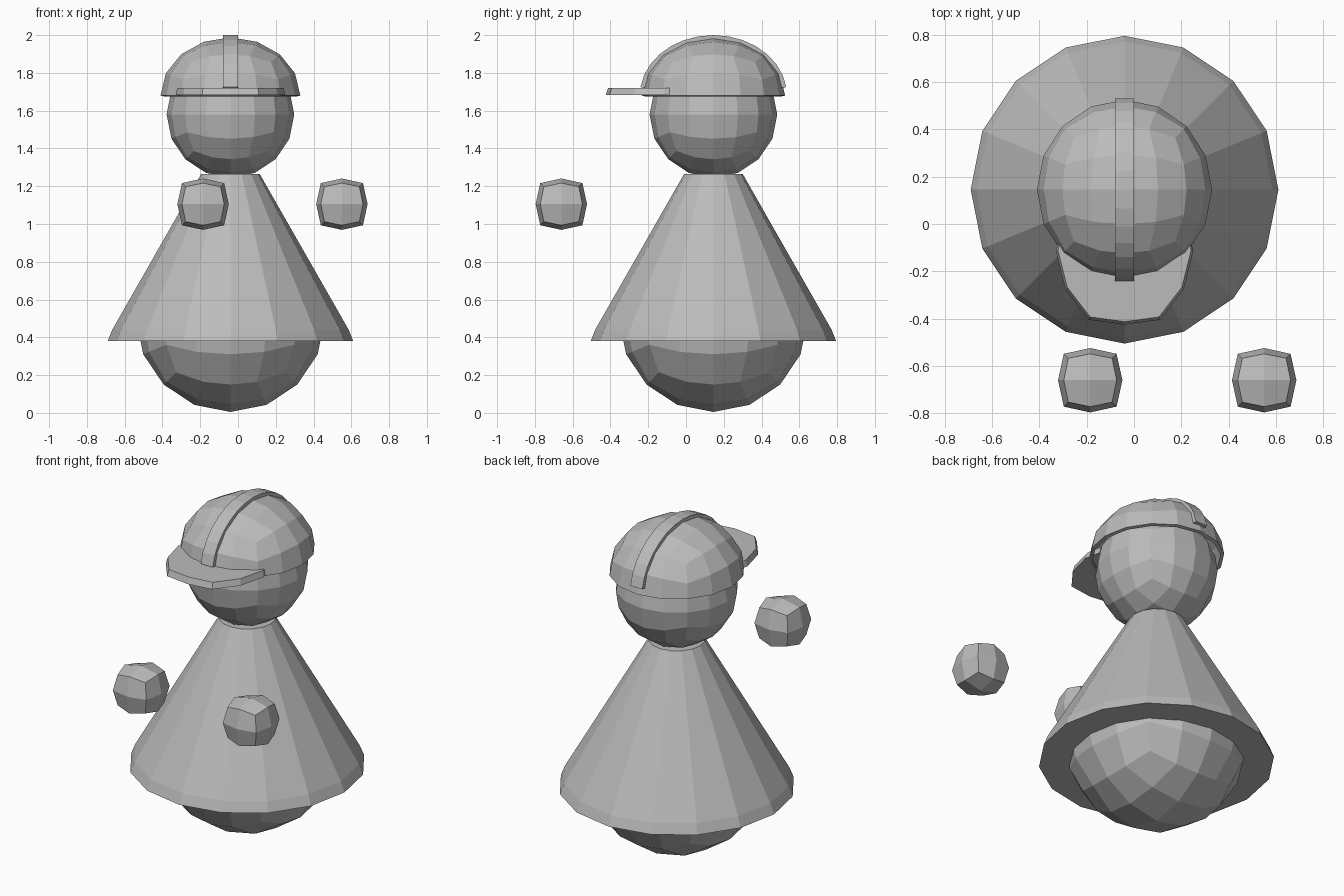
import bpy, bmesh, math
from mathutils import Vector

if "Cube" in bpy.data.objects:
    bpy.data.objects.remove(bpy.data.objects["Cube"])

CX, CY = -0.04, 0.145          # axis of the figure

grey = bpy.data.materials.new("light_grey")
grey.diffuse_color = (0.5, 0.5, 0.5, 1)
grey.use_nodes = True
grey.node_tree.nodes["Principled BSDF"].inputs["Base Color"].default_value = grey.diffuse_color


def finish(bm, name):
    bmesh.ops.recalc_face_normals(bm, faces=bm.faces)
    me = bpy.data.meshes.new(name)
    bm.to_mesh(me)
    bm.free()
    me.materials.append(grey)
    ob = bpy.data.objects.new(name, me)
    bpy.context.collection.objects.link(ob)
    return ob


def cube_ball(name, centre, radii, half=False):
    """Ball made from a cube with a 4 x 4 grid on each side."""
    bm = bmesh.new()
    bmesh.ops.create_cube(bm, size=2)
    bmesh.ops.subdivide_edges(bm, edges=bm.edges[:], cuts=3, use_grid_fill=True)
    for v in bm.verts:
        d = Vector([math.tan(c * math.pi / 4) for c in v.co]).normalized()
        v.co = Vector([c + r * k for c, r, k in zip(centre, radii, d)])
    if half:
        low = [v for v in bm.verts if v.co.z < centre[2] - 0.001]
        bmesh.ops.delete(bm, geom=low, context='VERTS')
    return finish(bm, name)


def prism(name, lower, upper):
    """Closed solid between two matching outlines."""
    bm = bmesh.new()
    a = [bm.verts.new(p) for p in lower]
    b = [bm.verts.new(p) for p in upper]
    n = len(a)
    bm.faces.new(a)
    bm.faces.new(b)
    for i in range(n):
        j = (i + 1) % n
        bm.faces.new((a[i], a[j], b[j], b[i]))
    return finish(bm, name)


# Lower body and head
cube_ball("lower_body", (CX, CY, 0.5), (0.5, 0.5, 0.495))
cube_ball("head", (CX, CY, 1.58), (0.338, 0.338, 0.335))

# Cone-shaped robe, closed underneath
bm = bmesh.new()
rings = []
for r, z in ((0.65, 0.38), (0.626, 0.44), (0.155, 1.265)):
    rings.append([bm.verts.new((CX + r * math.cos(i * math.pi / 8),
                                CY + r * math.sin(i * math.pi / 8), z)) for i in range(16)])
for lo, hi in zip(rings, rings[1:]):
    for i in range(16):
        j = (i + 1) % 16
        bm.faces.new((lo[i], lo[j], hi[j], hi[i]))
bm.faces.new(rings[0])
bm.faces.new(rings[-1])
finish(bm, "robe")

# Cap dome, a thin half ball
cap = cube_ball("cap", (CX, CY, 1.68), (0.37, 0.38, 0.308), half=True)
shell = cap.modifiers.new("thickness", 'SOLIDIFY')
shell.thickness = 0.02
shell.offset = -1

# Raised band over the cap from front to back
bm = bmesh.new()
sections = []
for k in range(15):
    t = math.radians(8 + k * 164 / 14)
    sec = []
    for x, ry, rz in ((-0.04, 0.36, 0.29), (0.04, 0.36, 0.29),
                      (0.04, 0.39, 0.32), (-0.04, 0.39, 0.32)):
        sec.append(bm.verts.new((CX + x, CY - ry * math.cos(t), 1.68 + rz * math.sin(t))))
    sections.append(sec)
for a, b in zip(sections, sections[1:]):
    for i in range(4):
        j = (i + 1) % 4
        bm.faces.new((a[i], a[j], b[j], b[i]))
bm.faces.new(sections[0])
bm.faces.new(sections[-1])
finish(bm, "cap_band")

# Cap brim, slightly narrower on top
side = [(0.27, -0.02), (0.29, -0.115), (0.25, -0.275), (0.15, -0.405), (0, -0.425)]
outline = side + [(-x, y) for x, y in reversed(side[:-1])]
prism("cap_brim",
      [(CX + x, y, 1.683) for x, y in outline],
      [(CX + x * 0.97, y * 0.97, 1.72) for x, y in outline])

# Two floating hands: boxy balls with a 2 x 2 grid on each side
for name, x in (("right_hand", -0.185), ("left_hand", 0.55)):
    bm = bmesh.new()
    bmesh.ops.create_cube(bm, size=2)
    bmesh.ops.subdivide_edges(bm, edges=bm.edges[:], cuts=1, use_grid_fill=True)
    for v in bm.verts:
        on = sum(abs(c) > 0.5 for c in v.co)
        v.co = Vector((x, -0.66, 1.105)) + v.co * 0.136 * (1, 0.82, 0.68)[on - 1]
    finish(bm, name)
